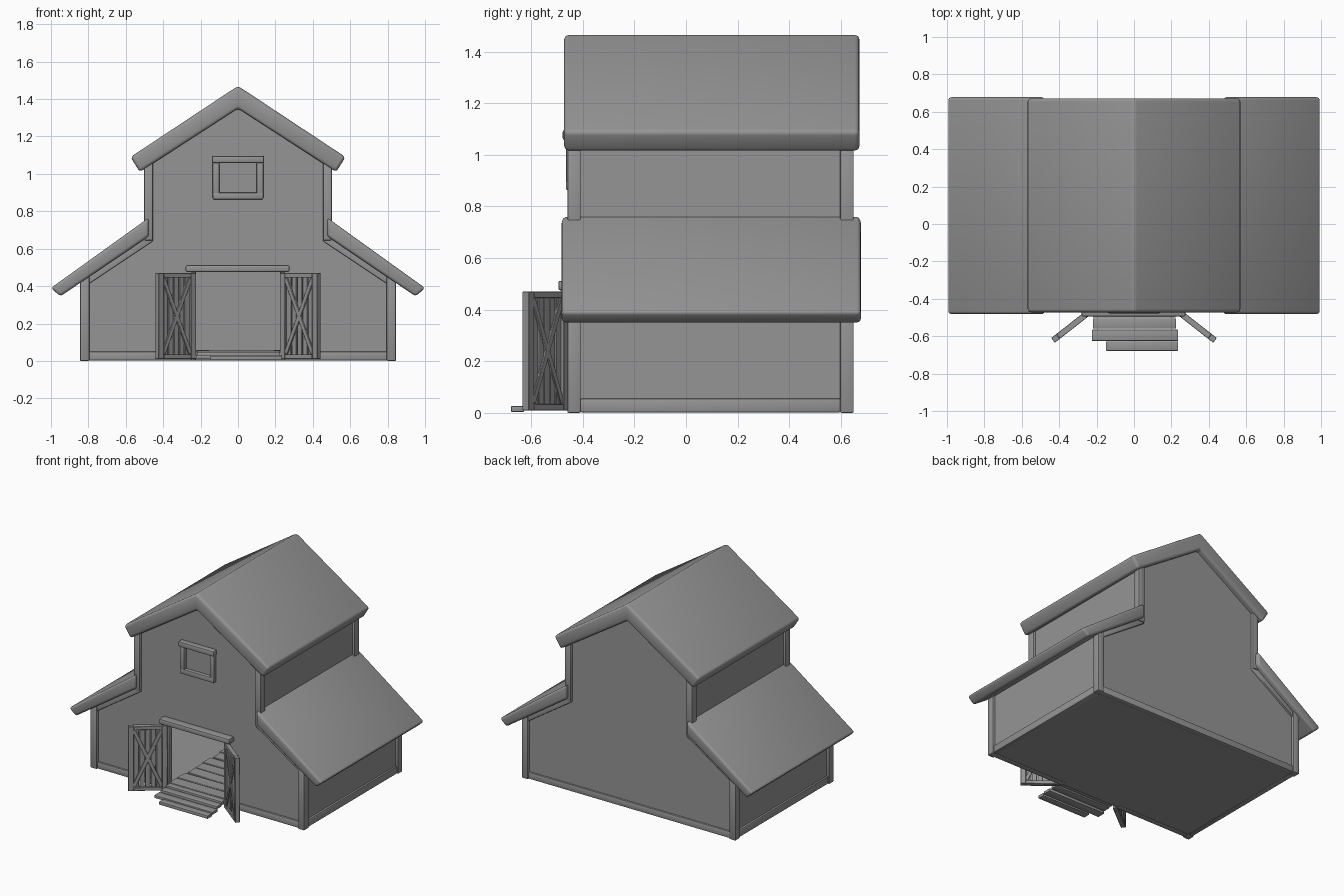
import bpy, bmesh, math, random
from mathutils import Matrix, Vector

random.seed(4)
old = bpy.data.objects.get("Cube")
if old:
    bpy.data.objects.remove(old, do_unlink=True)

grey = bpy.data.materials.new("plain_grey")
grey.use_nodes = True
colour = (0.3, 0.3, 0.3, 1)
grey.diffuse_color = colour
grey.node_tree.nodes["Principled BSDF"].inputs["Base Color"].default_value = colour


def finish(name, bm, bevel=0.0, segments=2):
    bmesh.ops.recalc_face_normals(bm, faces=bm.faces)
    if bevel:
        bmesh.ops.bevel(bm, geom=bm.edges[:], offset=bevel, segments=segments,
                        profile=0.5, affect='EDGES', clamp_overlap=True)
    mesh = bpy.data.meshes.new(name)
    bm.to_mesh(mesh)
    bm.free()
    mesh.materials.append(grey)
    obj = bpy.data.objects.new(name, mesh)
    bpy.context.collection.objects.link(obj)
    bpy.ops.object.select_all(action='DESELECT')
    obj.select_set(True)
    bpy.context.view_layer.objects.active = obj
    bpy.ops.object.shade_smooth_by_angle(angle=math.radians(40))


def add_box(bm, x, y, z, matrix=Matrix()):
    """Box from (min, max) pairs."""
    size = Vector((x[1] - x[0], y[1] - y[0], z[1] - z[0]))
    centre = Vector((sum(x), sum(y), sum(z))) / 2
    bmesh.ops.create_cube(bm, size=1, matrix=matrix @ Matrix.Translation(centre)
                          @ Matrix.Diagonal(size).to_4x4())


def box(name, x, y, z, bevel=0.006):
    bm = bmesh.new()
    add_box(bm, x, y, z)
    finish(name, bm, bevel)


def prism(name, points, y0, y1, bevel=0.0, segments=2):
    """Extrude an (x, z) outline along y."""
    bm = bmesh.new()
    face = bm.faces.new([bm.verts.new((x, y0, z)) for x, z in points])
    new = bmesh.ops.extrude_face_region(bm, geom=[face])["geom"]
    bmesh.ops.translate(bm, vec=(0, y1 - y0, 0),
                        verts=[v for v in new if isinstance(v, bmesh.types.BMVert)])
    finish(name, bm, bevel, segments)


def pair(a, b, side):
    return tuple(sorted((a * side, b * side)))


FRONT, BACK = -0.44, 0.63
DOOR_X, DOOR_Z = 0.225, 0.48

# Wall shell with an open doorway
half = [(0.825, 0.005), (0.825, 0.43), (0.485, 0.66), (0.485, 1.05)]
outline = half + [(0, 1.38)] + [(-x, z) for x, z in reversed(half)]
notch = [(-DOOR_X, 0.005), (-DOOR_X, DOOR_Z), (DOOR_X, DOOR_Z), (DOOR_X, 0.005)]
bm = bmesh.new()
front = [bm.verts.new((x, FRONT, z)) for x, z in outline]
rear = [bm.verts.new((x, BACK, z)) for x, z in outline]
gap = [bm.verts.new((x, FRONT, z)) for x, z in notch]
bm.faces.new(front + gap)
bm.faces.new(rear[::-1])
for i in range(len(outline) - 1):
    bm.faces.new((front[i], rear[i], rear[i + 1], front[i + 1]))
bm.faces.new((front[-1], rear[-1], rear[0], front[0], gap[3], gap[0]))
finish("walls", bm)

# Main gabled roof
roof_half = [(0.575, 1.09), (0.525, 1.01)]
prism("main_roof", [(0, 1.47)] + roof_half + [(0, 1.35)]
      + [(-x, z) for x, z in reversed(roof_half)], -0.472, 0.672, 0.018, 3)

# Side roofs, posts and trim, mirrored
ENDS = {"front": (-0.46, -0.408), "back": (0.597, 0.65)}
for side, label in ((1, "left"), (-1, "right")):
    prism(label + "_side_roof", [(side * x, z) for x, z in
          ((0.478, 0.765), (1.0, 0.39), (0.95, 0.345), (0.478, 0.665))],
          -0.482, 0.678, 0.016, 3)
    for end, y in ENDS.items():
        tag = f"{end}_{label}_"
        box(tag + "lower_post", pair(0.795, 0.845, side), y, (0, 0.46))
        box(tag + "upper_post", pair(0.455, 0.502, side), y, (0.645, 1.06))
        prism(tag + "sloped_trim", [(side * x, z) for x, z in
              ((0.455, 0.64), (0.80, 0.41), (0.80, 0.455), (0.455, 0.70))],
              y[0] + 0.006, y[1] - 0.006, 0.004)
    box(label + "_base_beam", pair(0.80, 0.838, side), (-0.41, 0.60), (0.002, 0.055))
    box(f"front_{label}_base_beam", pair(DOOR_X, 0.80, side),
        (-0.452, -0.41), (0.002, 0.05))
box("back_base_beam", (-0.80, 0.80), (0.60, 0.642), (0.002, 0.05))

# Gable window
bm = bmesh.new()
for side in (1, -1):
    add_box(bm, pair(0.10, 0.135, side), (-0.465, -0.43), (0.866, 1.062))
add_box(bm, (-0.135, 0.135), (-0.466, -0.43), (0.864, 0.9))
finish("window_frame", bm, 0.006)
box("window_header", (-0.14, 0.14), (-0.478, -0.43), (1.058, 1.096), 0.008)

# Doorway surround
box("door_header", (-0.28, 0.275), (-0.495, -0.43), (0.475, 0.512), 0.008)
for side, label in ((1, "left"), (-1, "right")):
    box(label + "_door_jamb", pair(DOOR_X, 0.25, side), (-0.458, -0.42), (0.005, 0.475), 0.004)

# Open door leaves: frame, planks and crossed braces
WIDTH, RAIL, LOW, HIGH = 0.255, 0.035, 0.01, 0.47
for side, label in ((1, "left"), (-1, "right")):
    place = (Matrix.Diagonal((side, 1, 1, 1)) @ Matrix.Translation((0.232, -0.465, 0))
             @ Matrix.Rotation(math.radians(-38), 4, 'Z'))
    bm = bmesh.new()
    thick = (-0.016, 0.016)
    for x in ((0, RAIL), (WIDTH - RAIL, WIDTH)):
        add_box(bm, x, thick, (LOW, HIGH), place)
    for z in ((LOW, LOW + 0.025), (HIGH - 0.025, HIGH)):
        add_box(bm, (RAIL, WIDTH - RAIL), thick, z, place)
    step = (WIDTH - 2 * RAIL) / 5
    for i in range(5):
        x = RAIL + i * step
        add_box(bm, (x + 0.002, x + step - 0.002), (-0.006, 0.006),
                (LOW + 0.02, HIGH - 0.02), place)
    span, rise = WIDTH - 2 * RAIL, HIGH - LOW - 0.05
    reach = math.hypot(span, rise) / 2 - 0.004
    middle = Matrix.Translation((WIDTH / 2, 0, (LOW + HIGH) / 2))
    for tilt in (1, -1):
        turn = Matrix.Rotation(tilt * math.atan2(span, rise), 4, 'Y')
        add_box(bm, (-0.012, 0.012), (-0.013, 0.013), (-reach, reach), place @ middle @ turn)
    finish(label + "_door_leaf", bm, 0.002, 1)

# Uneven floor planks running across the doorway
bm = bmesh.new()
plank = 0.095
for i in range(10):
    y = -0.45 + i * plank
    turn = Matrix.Rotation(random.uniform(-0.015, 0.015), 4, 'Y')
    add_box(bm, (-0.235 + random.uniform(0, 0.02), 0.235 - random.uniform(0, 0.02)),
            (y, y + plank - 0.006), (0.03, 0.055), turn)
finish("floor_planks", bm, 0.003, 1)

# Entrance steps
for i, (x, y, z) in enumerate((
        ((-0.22, 0.222), (-0.50, -0.455), (0.03, 0.055)),
        ((-0.22, 0.225), (-0.56, -0.505), (0.025, 0.045)),
        ((-0.225, 0.235), (-0.625, -0.565), (0.012, 0.032)),
        ((-0.15, 0.235), (-0.678, -0.628), (0.004, 0.026)))):
    box(f"step_plank_{i + 1}", x, y, z, 0.003)
